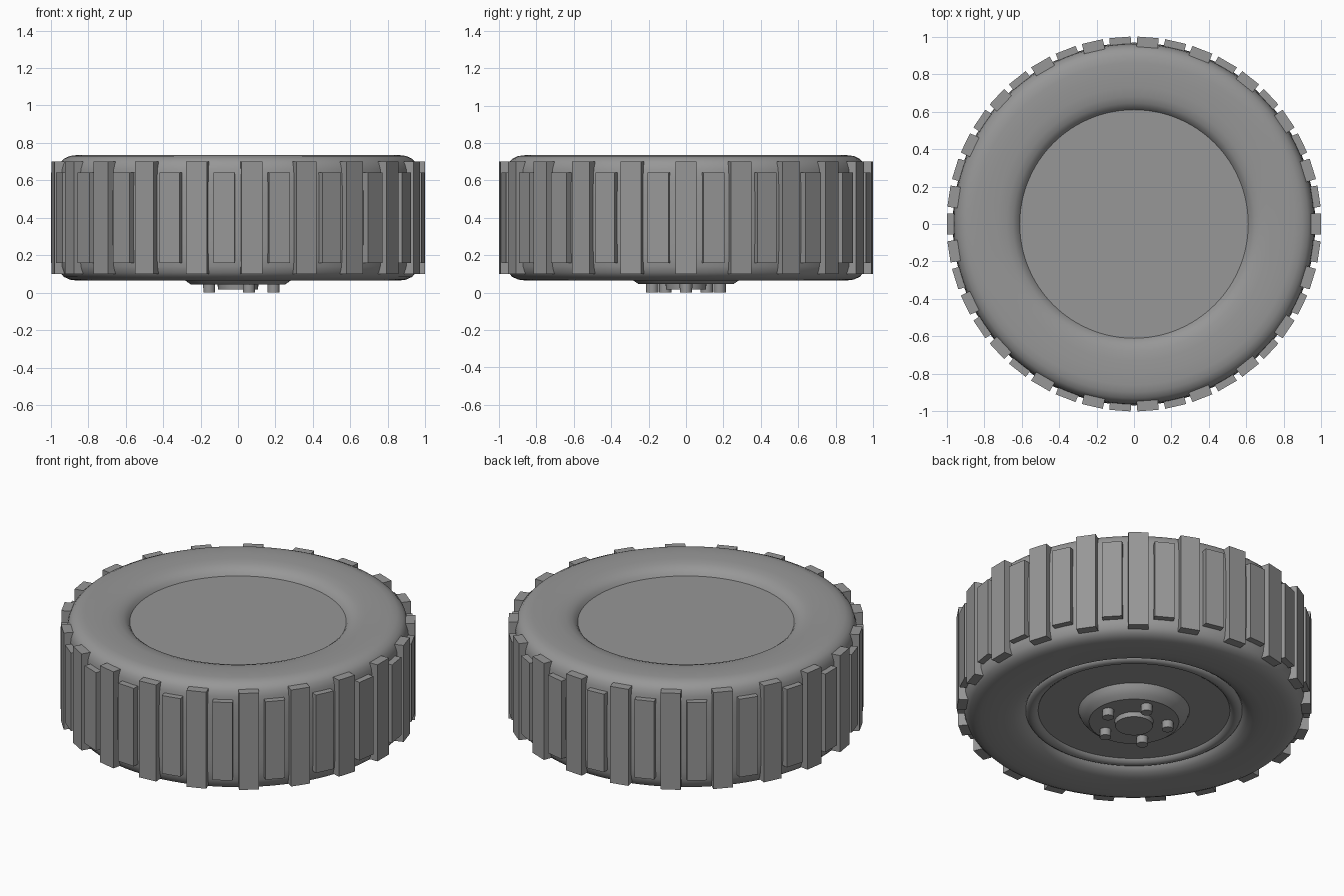
import bpy, bmesh
from math import sin, cos, pi, radians
from mathutils import Matrix

if "Cube" in bpy.data.objects:
    bpy.data.objects.remove(bpy.data.objects["Cube"])

GREY = bpy.data.materials.new("dark_grey")
GREY.diffuse_color = (0.31, 0.31, 0.31, 1)
GREY.use_nodes = True
GREY.node_tree.nodes["Principled BSDF"].inputs["Base Color"].default_value = GREY.diffuse_color


def finish(name, bm, smooth=None):
    bmesh.ops.remove_doubles(bm, verts=bm.verts, dist=1e-5)
    bmesh.ops.recalc_face_normals(bm, faces=bm.faces)
    me = bpy.data.meshes.new(name)
    bm.to_mesh(me)
    bm.free()
    me.materials.append(GREY)
    ob = bpy.data.objects.new(name, me)
    bpy.context.collection.objects.link(ob)
    if smooth:
        bpy.ops.object.select_all(action='DESELECT')
        ob.select_set(True)
        bpy.context.view_layer.objects.active = ob
        bpy.ops.object.shade_smooth_by_angle(angle=radians(smooth))
    return ob


def lathe(name, profile, steps=96, smooth=30):
    """Spin an (r, z) profile around the z axis."""
    bm = bmesh.new()
    verts = [bm.verts.new((r, 0, z)) for r, z in profile]
    edges = [bm.edges.new(p) for p in zip(verts, verts[1:])]
    bmesh.ops.spin(bm, geom=verts + edges, cent=(0, 0, 0), axis=(0, 0, 1),
                   angle=2 * pi, steps=steps)
    return finish(name, bm, smooth)


MID = 0.4

# tyre body: upper half profile mirrored about the mid plane
upper = [(0.61, 0.68), (0.622, 0.698), (0.645, 0.715), (0.68, 0.727), (0.73, 0.733),
         (0.80, 0.735), (0.86, 0.735), (0.898, 0.73), (0.93, 0.715), (0.95, 0.692),
         (0.96, 0.66), (0.965, 0.61), (0.968, 0.52)]
lower = [(r, 2 * MID - z) for r, z in reversed(upper)]
lathe("tyre", upper + lower, smooth=35)

# flat plate closing the back of the wheel
lathe("back_plate", [(0, 0.68), (0.61, 0.68), (0.61, 0.64), (0, 0.64)])

# rim face with rolled lip
lathe("rim", [(0.61, 0.16), (0.61, 0.115), (0.603, 0.104), (0.59, 0.096), (0.575, 0.094),
              (0.56, 0.097), (0.545, 0.108), (0.54, 0.116), (0, 0.116)], smooth=35)

# hub boss and centre cap
lathe("hub", [(0.315, 0.12), (0.302, 0.09), (0.28, 0.064), (0.253, 0.045), (0, 0.045)], 48)
lathe("centre_cap", [(0.11, 0.05), (0.106, 0.016), (0, 0.016)], 32)

# five wheel bolts
bm = bmesh.new()
for i in range(5):
    a = i * 2 * pi / 5
    bmesh.ops.create_cone(bm, cap_ends=True, segments=10, radius1=0.033, radius2=0.034,
                          depth=0.06, matrix=Matrix.Translation((0.19 * cos(a), 0.19 * sin(a), 0.03)))
finish("wheel_bolts", bm, 40)


# tread blocks, alternating long and short
def treads(name, start, height):
    bm = bmesh.new()
    for i in range(start, 42, 2):
        m = (Matrix.Rotation(i * 2 * pi / 42, 4, 'Z') @ Matrix.Translation((0.972, 0, MID))
             @ Matrix.Diagonal((0.054, 0.114, height, 1)))
        bmesh.ops.create_cube(bm, size=1, matrix=m)
    finish(name, bm)


treads("long_treads", 0, 0.60)
treads("short_treads", 1, 0.485)
